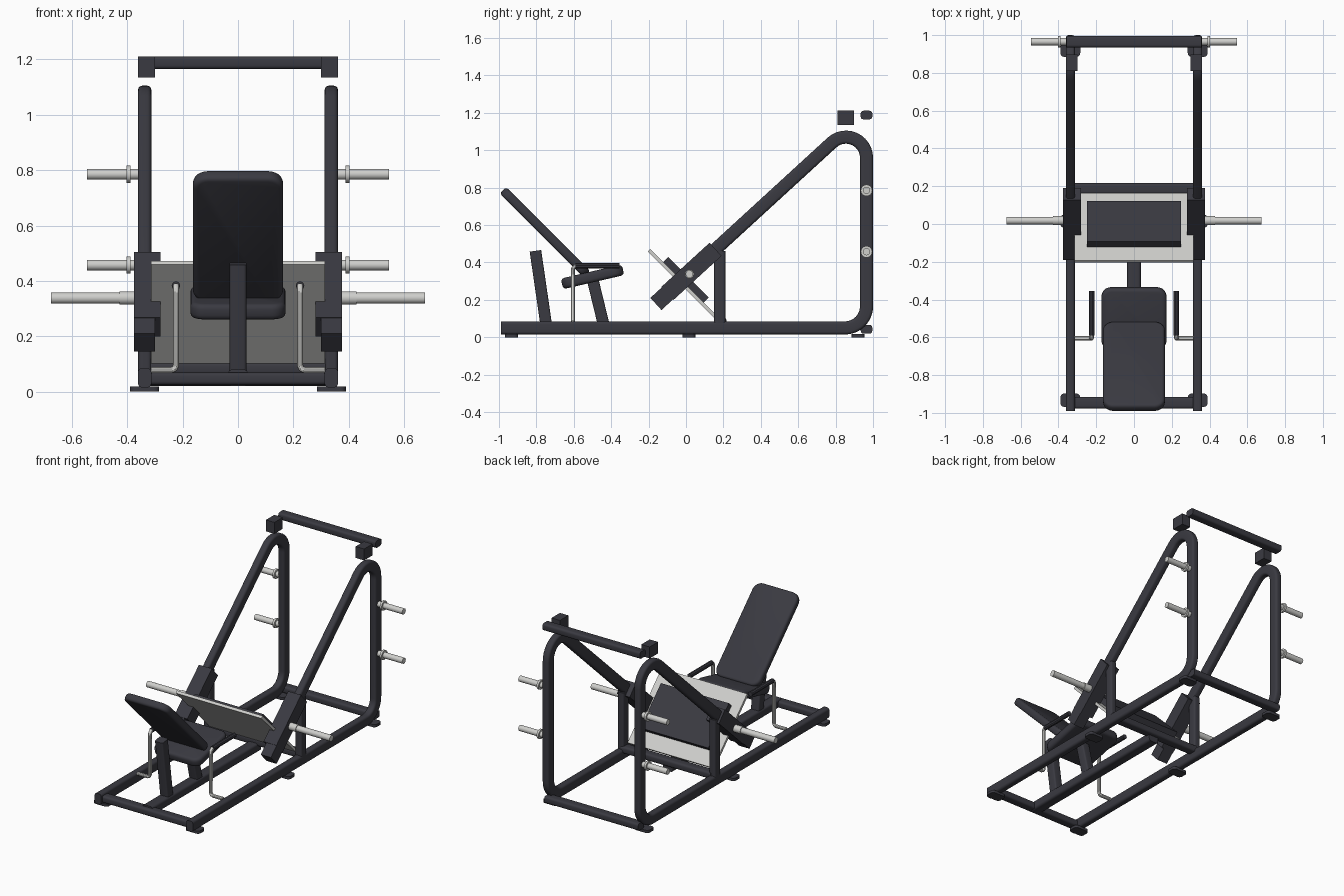
import bpy, bmesh, math
from mathutils import Vector, Matrix

if "Cube" in bpy.data.objects:
    bpy.data.objects.remove(bpy.data.objects["Cube"])


def material(name, rgb):
    m = bpy.data.materials.new(name)
    m.diffuse_color = (*rgb, 1)
    m.use_nodes = True
    m.node_tree.nodes["Principled BSDF"].inputs["Base Color"].default_value = m.diffuse_color
    return m


DARK = material("charcoal", (0.042, 0.042, 0.053))
STEEL = material("light_steel", (0.62, 0.62, 0.60))


def finish(name, bm, mat):
    bmesh.ops.recalc_face_normals(bm, faces=bm.faces)
    me = bpy.data.meshes.new(name)
    bm.to_mesh(me)
    bm.free()
    ob = bpy.data.objects.new(name, me)
    bpy.context.collection.objects.link(ob)
    me.materials.append(mat)
    smooth(ob)
    return ob


def smooth(ob):
    bpy.ops.object.select_all(action='DESELECT')
    ob.select_set(True)
    bpy.context.view_layer.objects.active = ob
    bpy.ops.object.shade_smooth_by_angle(angle=math.radians(35))


def slab(name, size, loc, tilt=0, corner=0.0, edge=0.0, mat=DARK):
    """Box tilted about x, with rounded outline corners and softened rims."""
    bm = bmesh.new()
    bmesh.ops.create_cube(bm, size=1)
    bmesh.ops.scale(bm, vec=size, verts=bm.verts)
    if corner:
        up = [e for e in bm.edges if abs(e.verts[0].co.z - e.verts[1].co.z) > 1e-5]
        bmesh.ops.bevel(bm, geom=up, offset=corner, segments=6, profile=0.5, affect='EDGES')
    if edge:
        rim = [e for e in bm.edges if abs(e.verts[0].co.z - e.verts[1].co.z) < 1e-5
               and any(abs(f.normal.z) > 0.9 for f in e.link_faces)]
        bmesh.ops.bevel(bm, geom=rim, offset=edge, segments=3, profile=0.5, affect='EDGES')
    bm.transform(Matrix.Translation(loc) @ Matrix.Rotation(math.radians(tilt), 4, 'X'))
    return finish(name, bm, mat)


def rounded_rect(w, h, r, n=4):
    pts = []
    for k, (sx, sy) in enumerate(((1, 1), (-1, 1), (-1, -1), (1, -1))):
        for i in range(n + 1):
            a = math.pi / 2 * (k + i / n)
            pts.append((sx * (w / 2 - r) + r * math.cos(a), sy * (h / 2 - r) + r * math.sin(a)))
    return pts


def tube(name, path, w, h, r=0.015, side=(1, 0, 0)):
    """Rounded rectangular tube along a path lying square to the side axis."""
    path, side = [Vector(p) for p in path], Vector(side)
    bm, rings = bmesh.new(), []
    for i, p in enumerate(path):
        a = (p - path[max(i - 1, 0)]).normalized()
        b = (path[min(i + 1, len(path) - 1)] - p).normalized()
        t = (a + b).normalized()
        nrm = side.cross(t)
        rings.append([bm.verts.new(p + side * u + nrm * v) for u, v in rounded_rect(w, h, r)])
    for q, s in zip(rings, rings[1:]):
        for j in range(len(q)):
            k = (j + 1) % len(q)
            bm.faces.new((q[j], q[k], s[k], s[j]))
    bm.faces.new(rings[0])
    bm.faces.new(rings[-1])
    return finish(name, bm, DARK)


def peg(name, x0, x1, y, z, r):
    bm = bmesh.new()
    bmesh.ops.create_cone(bm, cap_ends=True, segments=24, radius1=r, radius2=r, depth=abs(x1 - x0))
    bm.transform(Matrix.Translation(((x0 + x1) / 2, y, z)) @ Matrix.Rotation(math.pi / 2, 4, 'Y'))
    return finish(name, bm, STEEL)


def rod(name, pts, r, mat):
    cu = bpy.data.curves.new(name, 'CURVE')
    cu.dimensions = '3D'
    cu.bevel_depth, cu.bevel_resolution, cu.use_fill_caps = r, 3, True
    sp = cu.splines.new('POLY')
    sp.points.add(len(pts) - 1)
    for q, p in zip(sp.points, pts):
        q.co = (*p, 1)
    ob = bpy.data.objects.new(name, cu)
    bpy.context.collection.objects.link(ob)
    bpy.ops.object.select_all(action='DESELECT')
    ob.select_set(True)
    bpy.context.view_layer.objects.active = ob
    bpy.ops.object.convert(target='MESH')
    ob = bpy.context.view_layer.objects.active
    ob.data.materials.clear()
    ob.data.materials.append(mat)
    smooth(ob)


def arc(x, cy, cz, r, a0, a1, n=12):
    return [(x, cy + r * math.cos(math.radians(a0 + (a1 - a0) * i / n)),
             cz + r * math.sin(math.radians(a0 + (a1 - a0) * i / n))) for i in range(n + 1)]


RAIL = 42.5                                   # slope of the sled rail
d = Vector((0, math.cos(math.radians(RAIL)), math.sin(math.radians(RAIL))))
rail_top = Vector((0, 0.781, 1.041))

for s, tag in ((-1, "left"), (1, "right")):
    x = s * 0.337
    # side frame: floor tube, rear upright and sloped rail in one bent tube
    path = [(x, -0.99, 0.05)] + arc(x, 0.85, 0.165, 0.115, -90, 0)
    path += arc(x, 0.855, 0.96, 0.11, 0, 90 + RAIL)
    path.append((x, *(rail_top - d * 1.25).yz))
    tube(f"side_frame_{tag}", path, 0.048, 0.07)
    tube(f"rail_post_{tag}", [(x, 0.18, 0.07), (x, 0.18, 0.46)], 0.047, 0.06, 0.012)
    # sled carriage and lower rail stop
    slab(f"carriage_{tag}", (0.095, 0.35, 0.095), (s * 0.328, *(rail_top - d * 1.02).yz), RAIL)
    slab(f"rail_stop_{tag}", (0.075, 0.085, 0.088), (s * 0.338, *(rail_top - d * 1.235).yz), RAIL)
    slab(f"top_bracket_{tag}", (0.062, 0.088, 0.076), (s * 0.33, 0.853, 1.173))
    # feet
    for i, y in enumerate((-0.933, 0.015, 0.92)):
        slab(f"foot_{tag}_{i}", (0.105, 0.07, 0.018), (x, y, 0.009), 0, 0.02)
    # weight pegs
    for z in (0.785, 0.457):
        peg(f"storage_peg_{tag}", s * 0.34, s * 0.545, 0.965, z, 0.019)
        peg(f"storage_collar_{tag}", s * 0.388, s * 0.402, 0.965, z, 0.031)
    peg(f"sled_peg_{tag}", s * 0.36, s * 0.675, 0.018, 0.338, 0.02)
    peg(f"sled_peg_sleeve_{tag}", s * 0.36, s * 0.428, 0.018, 0.338, 0.024)
    # hand lever and grip
    hx = s * 0.224
    rod(f"lever_{tag}", [(hx, -0.56, 0.383), (hx, -0.592, 0.381), (hx, -0.603, 0.37),
                         (hx, -0.605, 0.355), (hx, -0.605, 0.095), (s * 0.229, -0.605, 0.083),
                         (s * 0.24, -0.605, 0.078), (s * 0.315, -0.605, 0.078)], 0.0115, STEEL)
    rod(f"grip_{tag}", [(hx, -0.59, 0.383), (hx, -0.355, 0.383)], 0.0155, DARK)

# crossbars: front, middle, rear floor, rear top
for name, y, z, half in (("front_crossbar", -0.947, 0.047, 0.34), ("middle_crossbar", 0.185, 0.083, 0.33),
                         ("rear_crossbar", 0.965, 0.043, 0.345), ("top_crossbar", 0.965, 1.188, 0.358)):
    tube(name, [(-half, y, z), (half, y, z)], 0.062, 0.046, 0.014, (0, 1, 0))

# centre beam and seat supports
tube("centre_beam", [(0, -0.95, 0.05), (0, 0.19, 0.05)], 0.072, 0.06)
tube("backrest_post", [(0, -0.748, 0.07), (0, -0.805, 0.462)], 0.06, 0.062, 0.01)
tube("seat_post", [(0, -0.441, 0.07), (0, -0.497, 0.30)], 0.06, 0.062, 0.01)

# upholstery
slab("backrest", (0.326, 0.637, 0.049), (0, -0.754, 0.561), -45, 0.055, 0.016)
slab("seat", (0.344, 0.335, 0.058), (0, -0.5, 0.323), 13, 0.05, 0.018)

# foot plate with backing block
slab("foot_plate", (0.63, 0.505, 0.018), (0, -0.02, 0.287), -45, 0, 0, STEEL)
slab("foot_plate_backing", (0.5, 0.305, 0.04), (0, 0.0, 0.307), -45)
